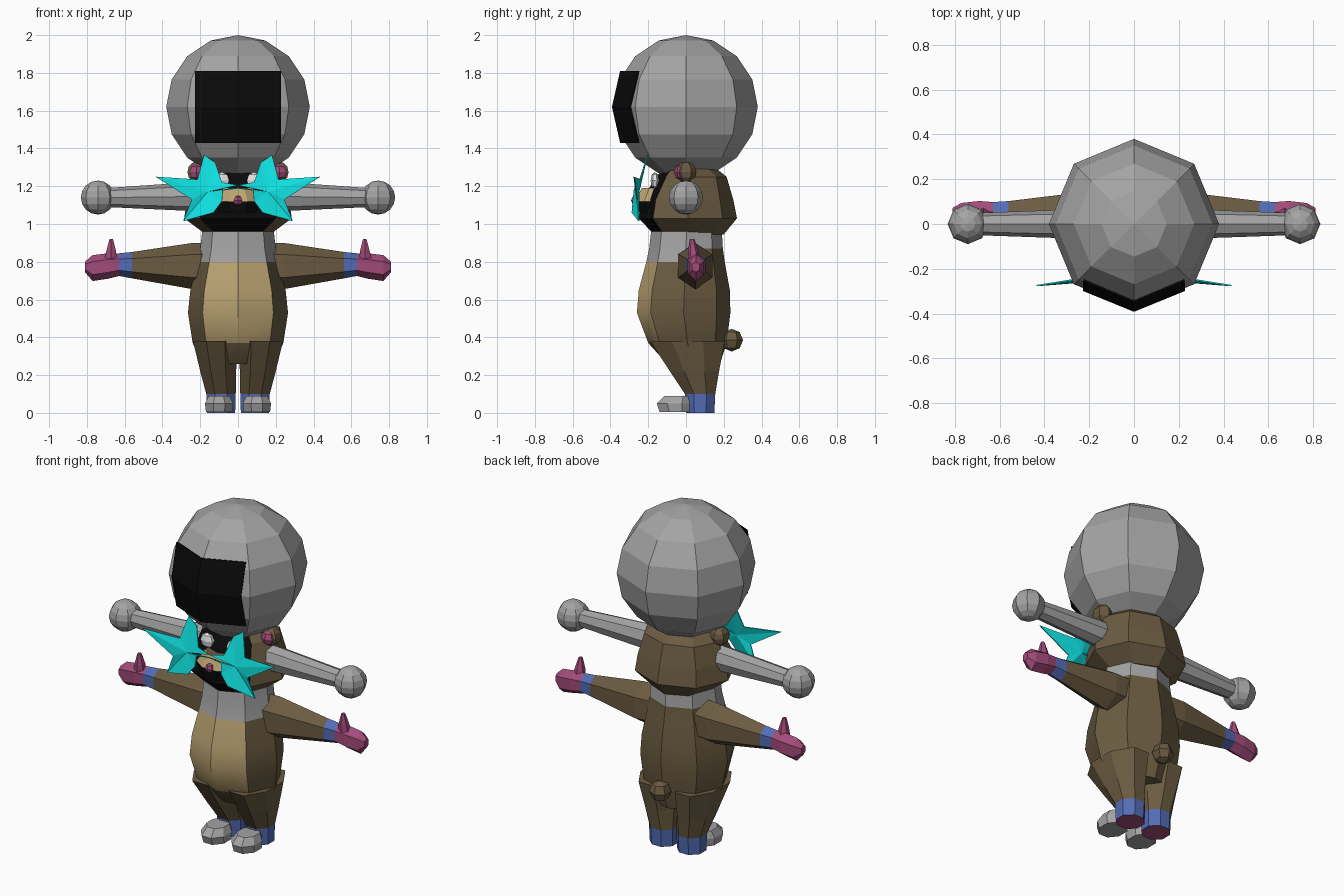
import bpy, bmesh, math
from mathutils import Vector

if "Cube" in bpy.data.objects:
    bpy.data.objects.remove(bpy.data.objects["Cube"])

COLORS = {
    "grey": (0.37, 0.37, 0.37), "brown": (0.145, 0.105, 0.053),
    "tan": (0.50, 0.37, 0.17), "pink": (0.36, 0.07, 0.19),
    "blue": (0.085, 0.15, 0.46), "cyan": (0.005, 0.75, 0.75),
    "black": (0.003, 0.003, 0.003), "white": (0.8, 0.8, 0.8),
}
MATS = {}
for key, rgb in COLORS.items():
    MATS[key] = bpy.data.materials.new(key)
    MATS[key].diffuse_color = (*rgb, 1)


def finish(name, bm, color, smooth=None):
    """Turn a bmesh into an object; color is a name or a rule on the face centre."""
    bmesh.ops.recalc_face_normals(bm, faces=bm.faces)
    me = bpy.data.meshes.new(name)
    used = []
    for f in bm.faces:
        c = color if isinstance(color, str) else color(f.calc_center_median(), f.normal)
        if c not in used:
            used.append(c)
            me.materials.append(MATS[c])
        f.material_index = used.index(c)
    bm.to_mesh(me)
    bm.free()
    ob = bpy.data.objects.new(name, me)
    bpy.context.collection.objects.link(ob)
    if smooth:
        bpy.ops.object.select_all(action='DESELECT')
        ob.select_set(True)
        bpy.context.view_layer.objects.active = ob
        bpy.ops.object.shade_smooth_by_angle(angle=math.radians(smooth))
    return ob


def loft(name, rings, color, axis="z", n=8, side=1, turn=0.0, smooth=None):
    """Skin elliptical rings (t, a_low, a_high, b_low, b_high) along an axis."""
    bm = bmesh.new()
    loops = []
    for t, a0, a1, b0, b1 in rings:
        loop = []
        for i in range(n):
            ang = math.radians(-90) + 2 * math.pi * (i + turn) / n
            k = 1 / math.cos(math.pi / n) if turn else 1
            a = (a0 + a1) / 2 + (a1 - a0) / 2 * math.cos(ang) * k
            b = (b0 + b1) / 2 + (b1 - b0) / 2 * math.sin(ang) * k
            p = (a, b, t) if axis == "z" else (t, a, b)
            loop.append(bm.verts.new((p[0] * side, p[1], p[2])))
        loops.append(loop)
    for lo, hi in zip(loops, loops[1:]):
        for i in range(n):
            j = (i + 1) % n
            bm.faces.new((lo[i], lo[j], hi[j], hi[i]))
    bm.faces.new(loops[0])
    bm.faces.new(loops[-1])
    return finish(name, bm, color, smooth)


def ball(name, centre, r, color, u=8, v=8, scale=(1, 1, 1)):
    bm = bmesh.new()
    bmesh.ops.create_uvsphere(bm, u_segments=u, v_segments=v, radius=r)
    for vert in bm.verts:
        vert.co = Vector(a * b for a, b in zip(vert.co, scale)) + Vector(centre)
    return finish(name, bm, color)


def sheet(name, polys, color, thick):
    """Thin plate from polygons."""
    bm = bmesh.new()
    for poly in polys:
        bm.faces.new([bm.verts.new(p) for p in poly])
    bmesh.ops.remove_doubles(bm, verts=bm.verts, dist=1e-5)
    ob = finish(name, bm, color)
    mod = ob.modifiers.new("thickness", 'SOLIDIFY')
    mod.thickness = thick
    mod.offset = 0
    return ob


# Helmet and its curved visor
ball("helmet", (0, 0, 1.62), 0.38, "grey")
X = (-0.227, 0, 0.227)
Z = (1.43, 1.62, 1.81)
Y = ((-0.25, -0.345, -0.25), (-0.295, -0.388, -0.295), (-0.25, -0.345, -0.25))
sheet("visor", [[(X[i + a], Y[j + b][i + a], Z[j + b])
                 for a, b in ((0, 0), (1, 0), (1, 1), (0, 1))]
                for i in (0, 1) for j in (0, 1)], "black", 0.008)


# Head with a dark front
def head_color(c, nrm):
    return "black" if c.y < -0.07 and abs(c.x) < 0.125 else "brown"


loft("head", [(0.945, -0.17, 0.17, -0.17, 0.2), (1.03, -0.285, 0.285, -0.25, 0.27),
              (1.13, -0.27, 0.27, -0.23, 0.25), (1.25, -0.23, 0.23, -0.16, 0.215),
              (1.31, -0.15, 0.15, -0.1, 0.14)], head_color)
loft("muzzle", [(1.06, -0.1, 0.1, -0.265, -0.1), (1.12, -0.12, 0.12, -0.27, -0.1),
                (1.19, -0.08, 0.08, -0.235, -0.1)],
     lambda c, nrm: "brown" if nrm.z > 0.9 else "black" if c.z < 1.1 else "tan", turn=0.5)
ball("nose", (0, -0.265, 1.125), 0.026, "pink", 6, 4)


# Torso: collar on top, pale belly in front
def torso_color(c, nrm):
    if c.z > 0.87 or (c.z > 0.8 and c.y < -0.03):
        return "grey"
    if c.z > 0.38 and c.y < -0.08 and abs(c.x) < 0.12:
        return "tan"
    return "brown"


loft("torso", [(0.26, -0.19, 0.19, -0.1, 0.18), (0.37, -0.24, 0.24, -0.2, 0.215),
               (0.53, -0.265, 0.265, -0.26, 0.235), (0.65, -0.252, 0.252, -0.25, 0.232),
               (0.8, -0.215, 0.215, -0.21, 0.205), (0.87, -0.2, 0.2, -0.195, 0.195),
               (0.96, -0.19, 0.19, -0.185, 0.19)], torso_color, smooth=35)
ball("tail", (0, 0.242, 0.385), 0.06, "brown", 6, 4)

# Star outline of one lens, from the bridge around
STAR = [(0, -0.27, 1.205), (0.085, -0.25, 1.22), (0.12, -0.215, 1.325), (0.18, -0.205, 1.365),
        (0.215, -0.24, 1.235), (0.435, -0.275, 1.25), (0.245, -0.26, 1.13), (0.29, -0.25, 1.015),
        (0.13, -0.285, 1.06), (0.085, -0.28, 1.12), (0.08, -0.275, 1.18), (0, -0.272, 1.19)]

for s, tag in ((1, "right"), (-1, "left")):
    # Star glasses
    mid = (0.16 * s, -0.25, 1.17)
    pts = [(x * s, y, z) for x, y, z in STAR]
    sheet("star_lens_" + tag, [(mid, a, b) for a, b in zip(pts, pts[1:])], "cyan", 0.006)

    # Eyes and ears
    ball("eye_" + tag, (0.085 * s, -0.165, 1.23), 0.045, "white", 6, 4, (1, 0.5, 1))
    ball("ear_" + tag, (0.22 * s, 0, 1.275), 0.055, "brown", 6, 6)
    ball("inner_ear_" + tag, (0.22 * s, -0.03, 1.275), 0.042, "pink", 6, 4, (1, 0.8, 1))

    # Bone through the head
    loft("bone_shaft_" + tag, [(0, -0.07, 0.07, 1.065, 1.225), (0.27, -0.065, 0.065, 1.07, 1.22),
                               (0.7, -0.05, 0.05, 1.09, 1.19)], "grey", "x", 8, s)
    ball("bone_knob_" + tag, (0.742 * s, 0, 1.14), 0.09, "grey")

    # Arm with cuff
    loft("arm_" + tag, [(0.12, -0.06, 0.15, 0.66, 0.9), (0.24, -0.055, 0.155, 0.655, 0.9),
                        (0.56, -0.005, 0.11, 0.712, 0.852), (0.63, 0, 0.105, 0.725, 0.845)],
         lambda c, nrm: "blue" if abs(c.x) > 0.56 else "brown", "x", 6, s)
    # Mitten and thumb
    loft("hand_" + tag, [(0.63, 0, 0.105, 0.725, 0.845), (0.69, 0, 0.11, 0.71, 0.845),
                         (0.77, 0.01, 0.1, 0.698, 0.835), (0.81, 0.03, 0.075, 0.745, 0.8)],
         "pink", "x", 6, s)
    loft("thumb_" + tag, [(0.8, 0.635, 0.715, 0.01, 0.08), (0.86, 0.643, 0.7, 0.01, 0.065),
                          (0.92, 0.66, 0.682, 0.02, 0.045)], "pink", "z", 6, s)

    # Leg with blue cuff and pink sole
    loft("leg_" + tag, [(0, 0.015, 0.165, 0, 0.15), (0.1, 0.012, 0.168, -0.005, 0.155),
                        (0.22, 0.01, 0.2, -0.085, 0.175), (0.38, 0.0, 0.238, -0.19, 0.205)],
         lambda c, nrm: "pink" if nrm.z < -0.9 else "blue" if c.z < 0.1 else "brown",
         "z", 8, s, 0.5)
    # Slipper toe
    loft("shoe_" + tag, [(0.005, 0.03, 0.17, -0.14, 0.03), (0.05, 0.025, 0.175, -0.155, 0.035),
                         (0.09, 0.045, 0.155, -0.115, 0.025)], "grey", "z", 8, s, 0.5)

for m in bpy.data.materials:
    if m.users and not m.is_grease_pencil:
        m.use_nodes = True
        m.node_tree.nodes["Principled BSDF"].inputs["Base Color"].default_value = m.diffuse_color
